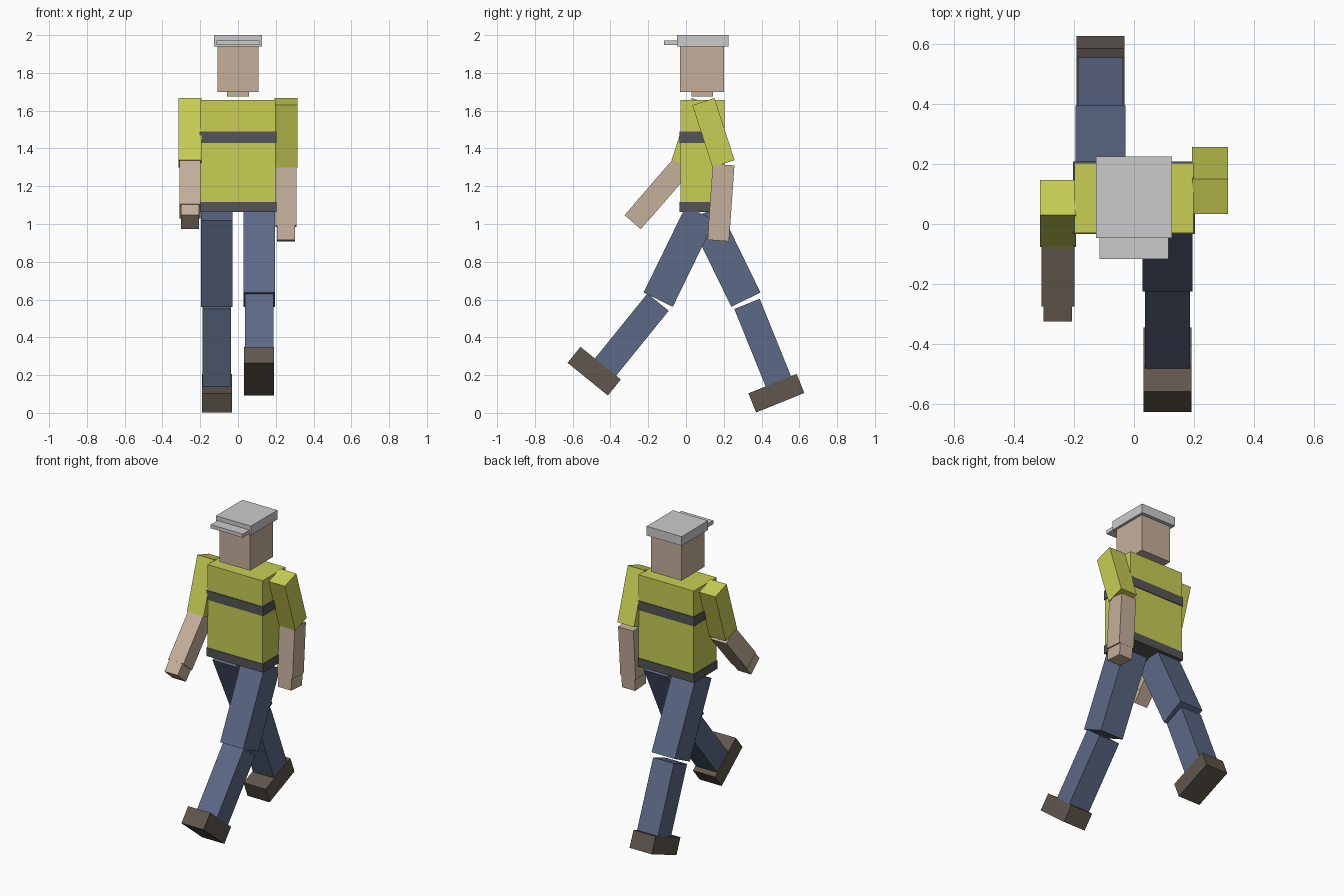
import bpy, bmesh
from math import radians
from mathutils import Matrix, Vector

if "Cube" in bpy.data.objects:
    bpy.data.objects.remove(bpy.data.objects["Cube"])


def material(name, rgb):
    m = bpy.data.materials.new(name)
    m.diffuse_color = (*rgb, 1)
    m.use_nodes = True
    m.node_tree.nodes["Principled BSDF"].inputs["Base Color"].default_value = m.diffuse_color
    return m


VEST = material("vest_yellow", (0.58, 0.62, 0.09))
SKIN = material("skin", (0.56, 0.43, 0.33))
DENIM = material("denim", (0.107, 0.14, 0.24))
LEATHER = material("shoe_brown", (0.115, 0.093, 0.076))
STRIPE = material("stripe_grey", (0.09, 0.09, 0.095))
CAP = material("cap_grey", (0.65, 0.65, 0.63))


def box(name, mat, x, y, z, pivot=(0, 0, 0), angle=0):
    """Box spanning the given ranges, swung about the x axis at a pivot."""
    bm = bmesh.new()
    bmesh.ops.create_cube(bm, size=1)
    size = Vector((x[1] - x[0], y[1] - y[0], z[1] - z[0]))
    mid = Vector((x[0] + x[1], y[0] + y[1], z[0] + z[1])) / 2
    bm.transform(Matrix.Translation(mid) @ Matrix.Diagonal((*size, 1)))
    me = bpy.data.meshes.new(name)
    bm.to_mesh(me)
    bm.free()
    me.materials.append(mat)
    ob = bpy.data.objects.new(name, me)
    ob.location = pivot
    ob.rotation_euler.x = radians(angle)
    bpy.context.collection.objects.link(ob)
    return ob


def limb(name, mat, x, width, depth, length, pivot, angle, start=0.0, shift=0.0):
    """Box hanging down from a joint at (x, y, z)."""
    w, d = width / 2, depth / 2
    return box(name, mat, (-w, w), (shift - d, shift + d), (-start - length, -start),
               (x, *pivot), angle)


# Torso with reflective stripes
box("torso", VEST, (-0.198, 0.198), (-0.03, 0.204), (1.066, 1.657))
for name, z in (("chest_stripe", (1.43, 1.49)), ("waist_stripe", (1.063, 1.117))):
    box(name, STRIPE, (-0.203, 0.203), (-0.034, 0.209), z)

# Head, neck and cap
box("neck", SKIN, (-0.058, 0.058), (0.03, 0.144), (1.676, 1.71))
box("head", SKIN, (-0.109, 0.109), (-0.032, 0.202), (1.70, 1.945))
box("cap", CAP, (-0.126, 0.126), (-0.047, 0.225), (1.94, 2.0))
box("cap_brim", CAP, (-0.115, 0.115), (-0.116, -0.04), (1.948, 1.972))

# Arms: side, shoulder y, upper angle, elbow y, forearm angle
for side, s, sy, ua, ey, fa in (("left", -1, 0.089, -18, -0.018, -41),
                                ("right", 1, 0.092, 18, 0.199, -4)):
    limb(side + "_upper_arm", VEST, s * 0.254, 0.12, 0.123, 0.346, (sy, 1.648), ua)
    limb(side + "_forearm", SKIN, s * 0.254, 0.11, 0.115, 0.327, (ey, 1.314), fa)
    limb(side + "_hand", SKIN, s * 0.254, 0.095, 0.113, 0.076, (ey, 1.314), fa, 0.327)

# Legs: side, hip y, thigh angle, knee (y, z), shin angle
for side, s, hy, ta, knee, sa in (("left", -1, 0.094, 26, (0.323, 0.577), 22),
                                  ("right", 1, 0.076, -26, (-0.148, 0.586), -39)):
    x = s * 0.112
    limb(side + "_thigh", DENIM, x, 0.167, 0.172, 0.509, (hy, 1.057), ta)
    limb(side + "_shin", DENIM, x, 0.15, 0.145, 0.445, knee, sa)
    limb(side + "_shoe", LEATHER, x, 0.159, 0.275, 0.109, knee, sa, 0.442, -0.033)
